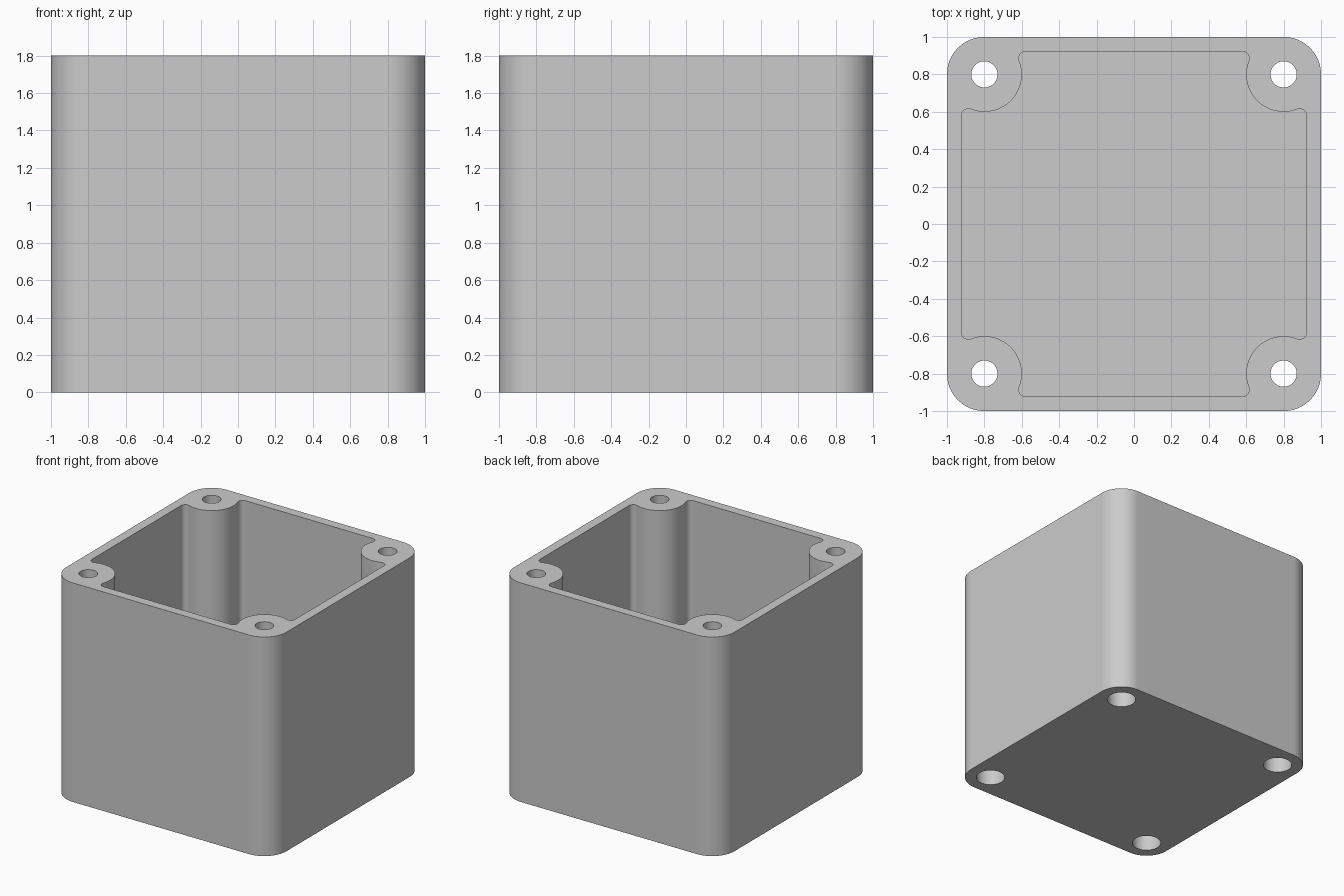
import bpy
import bmesh
from math import radians, degrees, sin, cos, atan2, sqrt

HEIGHT, HALF, INNER, FLOOR = 1.8, 1.0, 0.923, 0.08
BOSS, BOSS_R = 0.8, 0.2            # boss centre offset and radius
HOLE_R, BORE_R, BORE_DEPTH = 0.07, 0.112, 0.2
FILLET = 0.038

cube = bpy.data.objects.get("Cube")
if cube:
    bpy.data.objects.remove(cube, do_unlink=True)

grey = bpy.data.materials.new("plain grey")
grey.use_nodes = True
colour = (0.6, 0.6, 0.6, 1)
grey.diffuse_color = colour
grey.node_tree.nodes["Principled BSDF"].inputs["Base Color"].default_value = colour


def arc(cx, cy, r, start, end, steps):
    angles = [radians(start + (end - start) * i / steps) for i in range(steps + 1)]
    return [(cx + r * cos(a), cy + r * sin(a)) for a in angles]


def four_corners(points):
    """Repeat one corner outline clockwise around the centre."""
    outline = []
    for _ in range(4):
        outline += points
        points = [(y, -x) for x, y in points]
    return outline


def prism(name, outline, z0, z1):
    bm = bmesh.new()
    base = bm.faces.new([bm.verts.new((x, y, z0)) for x, y in outline])
    top = bmesh.ops.extrude_face_region(bm, geom=[base])["geom"]
    bmesh.ops.translate(bm, vec=(0, 0, z1 - z0),
                        verts=[v for v in top if isinstance(v, bmesh.types.BMVert)])
    bmesh.ops.recalc_face_normals(bm, faces=bm.faces)
    mesh = bpy.data.meshes.new(name)
    bm.to_mesh(mesh)
    bm.free()
    mesh.materials.append(grey)
    obj = bpy.data.objects.new(name, mesh)
    bpy.context.collection.objects.link(obj)
    return obj


def cut(target, cutter):
    mod = target.modifiers.new("cut", 'BOOLEAN')
    mod.operation, mod.solver, mod.object = 'DIFFERENCE', 'EXACT', cutter
    bpy.context.view_layer.objects.active = target
    bpy.ops.object.modifier_apply(modifier=mod.name)
    bpy.data.objects.remove(cutter, do_unlink=True)


# Rounded outer block
box = prism("enclosure_box", four_corners(arc(BOSS, BOSS, HALF - BOSS, 90, 0, 24)), 0, HEIGHT)

# Cavity whose corners wrap around the screw bosses with small fillets
near = INNER - FILLET
far = BOSS - sqrt((BOSS_R + FILLET) ** 2 - (near - BOSS) ** 2)
touch = degrees(atan2(near - BOSS, BOSS - far))
corner = (arc(far, near, FILLET, 90, -touch, 14)[:-1]
          + arc(BOSS, BOSS, BOSS_R, 180 - touch, 270 + touch, 32)
          + arc(near, far, FILLET, 90 + touch, 0, 14)[1:])
cut(box, prism("cavity_cutter", four_corners(corner), FLOOR, HEIGHT + 0.1))

# Screw holes through each boss, counterbored from below
for sx in (-1, 1):
    for sy in (-1, 1):
        x, y = sx * BOSS, sy * BOSS
        cut(box, prism("hole_cutter", arc(x, y, HOLE_R, 0, 360, 48)[:-1], -0.1, HEIGHT + 0.1))
        cut(box, prism("bore_cutter", arc(x, y, BORE_R, 0, 360, 48)[:-1], -0.1, BORE_DEPTH))

# Smooth curved walls, crisp rims
bpy.ops.object.select_all(action='DESELECT')
box.select_set(True)
bpy.context.view_layer.objects.active = box
bpy.ops.object.shade_smooth_by_angle(angle=radians(30))
weighted = box.modifiers.new("weighted normals", 'WEIGHTED_NORMAL')
weighted.keep_sharp = True
